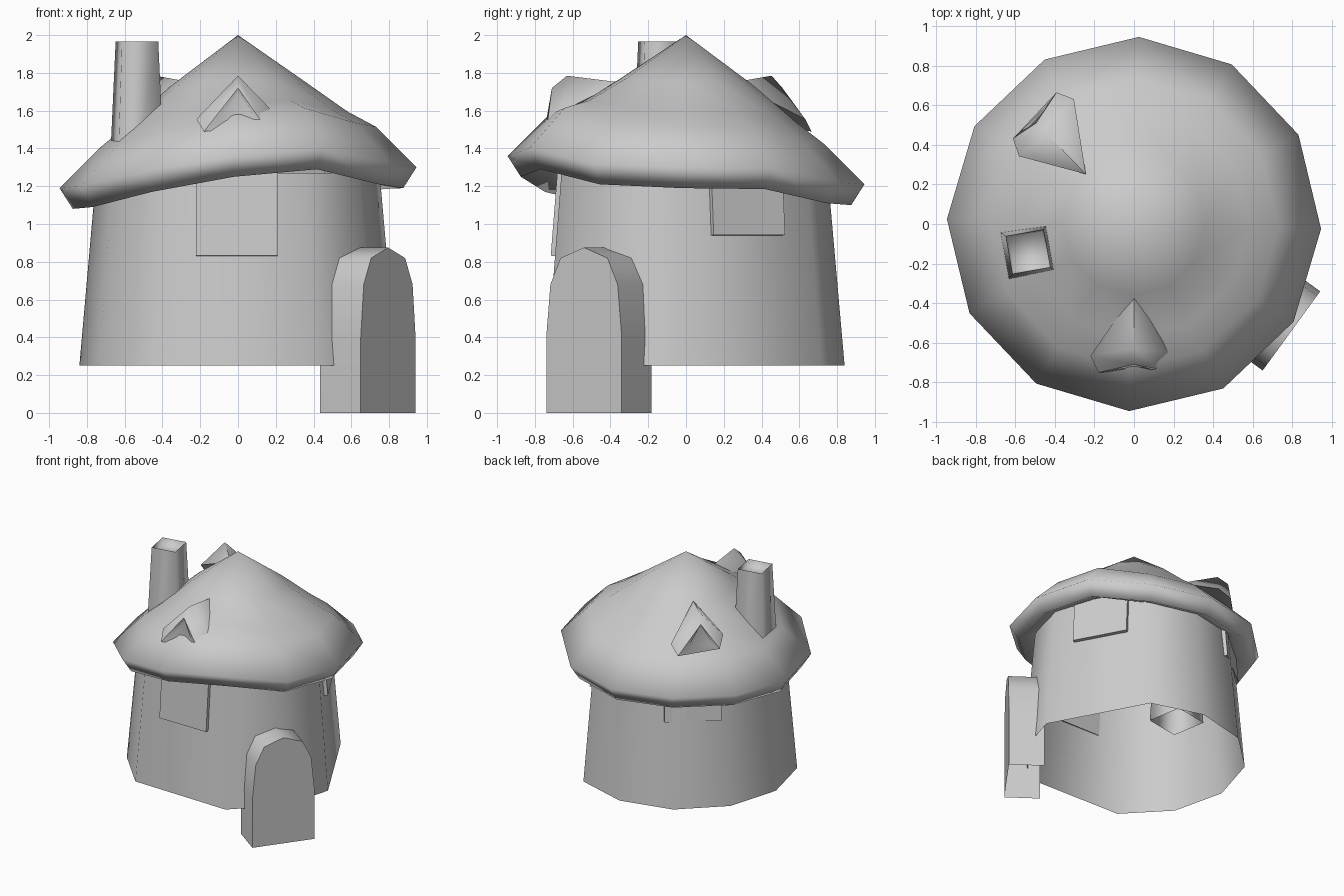
import bpy, bmesh
from math import radians, cos, sin
from mathutils import Matrix, Vector

if "Cube" in bpy.data.objects:
    bpy.data.objects.remove(bpy.data.objects["Cube"])


def finish(name, bm, angle):
    bmesh.ops.recalc_face_normals(bm, faces=bm.faces)
    mesh = bpy.data.meshes.new(name)
    bm.to_mesh(mesh)
    bm.free()
    ob = bpy.data.objects.new(name, mesh)
    bpy.context.collection.objects.link(ob)
    bpy.ops.object.select_all(action='DESELECT')
    ob.select_set(True)
    bpy.context.view_layer.objects.active = ob
    bpy.ops.object.shade_smooth_by_angle(angle=radians(angle))
    return ob


def loft(name, loops, cap_start=False, cap_end=False, angle=40, matrix=None, closed=True):
    """Skin a surface through loops of points; a one-point loop is a tip."""
    bm = bmesh.new()
    rows = [[bm.verts.new(p) for p in loop] for loop in loops]
    for a, b in zip(rows, rows[1:]):
        n = max(len(a), len(b))
        for i in range(n if closed else n - 1):
            j = (i + 1) % n
            if len(a) == 1:
                bm.faces.new((a[0], b[j], b[i]))
            else:
                bm.faces.new((a[i], a[j], b[j], b[i]))
    if cap_start:
        bm.faces.new(rows[0])
    if cap_end:
        bm.faces.new(rows[-1])
    if matrix:
        bm.transform(matrix)
    return finish(name, bm, angle)


def polar(r, az, z):
    return Vector((r * cos(radians(az)), r * sin(radians(az)), z))


# Wavy roof: twelve spokes, each with its own eave height
lip = [1.19, 1.185, 1.11, 1.10, 1.11, 1.10, 1.08, 1.09, 1.17, 1.25, 1.29, 1.21]
rim = [h + 0.11 for h in lip]
az = [30 * k - 1.5 for k in range(12)]


def ring(r, height):
    return [polar(r, a, height(h)) for a, h in zip(az, rim)]


loft("roof", [
    [(0, 0, 2.0)],
    ring(0.36, lambda h: 1.74 + 0.2 * (h - 1.25)),
    ring(0.58, lambda h: 1.565 + 0.6 * (h - 1.25)),
    ring(0.73, lambda h: h + 0.215),
    ring(0.945, lambda h: h),
    ring(0.875, lambda h: h - 0.11),
    ring(0.70, lambda h: h - 0.02)], angle=88)

# Tapered wall on the same spokes, with wide flat facets behind two windows
loft("wall", [[polar(r, a, z) for k, a in enumerate(az) if k not in (1, 9)]
              for r, z in ((0.84, 0.25), (0.75, 1.27))], angle=65)

# Arched door shell, open underneath and at the back
side = [(0.247, 0.0), (0.247, 0.4), (0.22, 0.68), (0.153, 0.82)]
arch = side + [(0, 0.875)] + [(-u, z) for u, z in reversed(side)]
door_az = -36
out = polar(1, door_az, 0)
along = polar(1, door_az + 90, 0)
front = Vector((0.795, -0.54, 0))
loft("door", [[front - out * d + along * u + Vector((0, 0, z)) for u, z in arch]
              for d in (0, 0.268)], cap_start=True, angle=45, closed=False)

# Window panels lying against the leaning wall
for name, a, face_r, z0, height in (("front_window", 269.5, 0.697, 0.83, 0.44),
                                    ("right_window", 28.5, 0.690, 0.94, 0.34),
                                    ("back_window", 129, 0.747, 0.94, 0.28)):
    bm = bmesh.new()
    bmesh.ops.create_cube(bm, size=1)
    bm.transform(Matrix.Translation((face_r - 0.02, 0, z0 + height / 2))
                 @ Matrix.Rotation(radians(-4.5), 4, 'Y')
                 @ Matrix.Diagonal((0.04, 0.43, height, 1)))
    bm.transform(Matrix.Rotation(radians(a), 4, 'Z'))
    finish(name, bm, 30)

# Chimney running down inside the house, with a sunken top
loft("chimney", [[Vector((-0.535, -0.14, 0)) + polar(s * 0.7071, 55 + 90 * k, z) for k in range(4)]
                 for s, z in ((0.285, 0.83), (0.195, 1.965), (0.175, 1.92))],
     cap_end=True, angle=92)

# Two matching gabled dormers with a sunken gable
dormer = [
    [(0, -0.35, 1.75)],
    [(-0.22, -0.665, 1.555), (0, -0.63, 1.785), (0.18, -0.65, 1.60)],
    [(-0.18, -0.75, 1.49), (0, -0.71, 1.72), (0.14, -0.735, 1.52)],
    [(-0.10, -0.735, 1.55), (0, -0.66, 1.69), (0.09, -0.735, 1.555)]]
for name, turn in (("front_dormer", 0), ("back_dormer", -136)):
    loft(name, dormer, cap_end=True, angle=88,
         matrix=Matrix.Rotation(radians(turn), 4, 'Z'))
